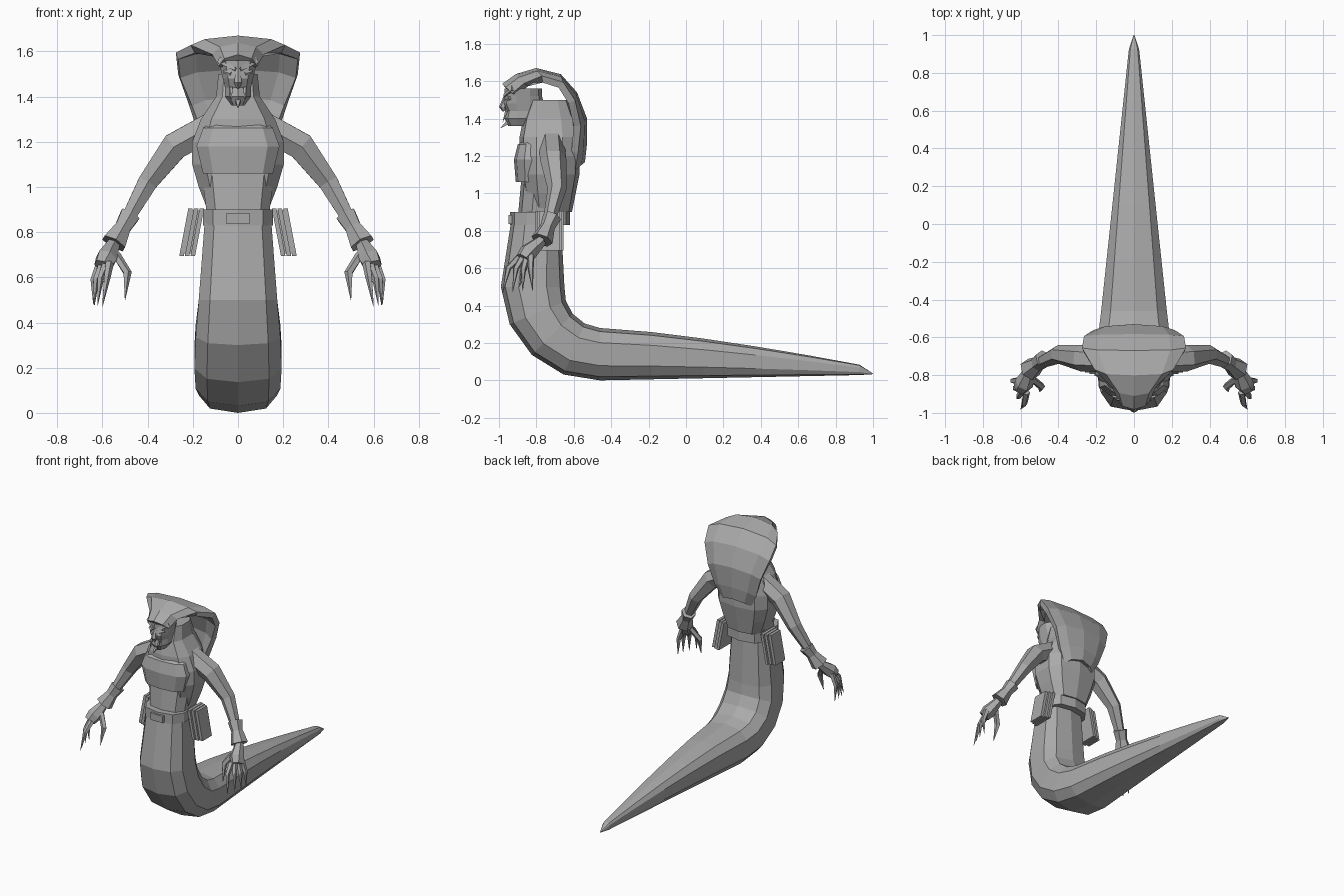
import bpy
import bmesh
from math import cos, sin, pi
from mathutils import Vector

default_cube = bpy.data.objects.get("Cube")
if default_cube:
    bpy.data.objects.remove(default_cube)

stone_grey = bpy.data.materials.new("stone grey")
stone_grey.use_nodes = True
stone_grey.diffuse_color = (.4, .4, .4, 1)
shader = stone_grey.node_tree.nodes["Principled BSDF"]
shader.inputs["Base Color"].default_value = stone_grey.diffuse_color


def finish(name, bm):
    """Turn a bmesh into a flat shaded object."""
    bmesh.ops.recalc_face_normals(bm, faces=bm.faces)
    mesh = bpy.data.meshes.new(name)
    bm.to_mesh(mesh)
    bm.free()
    mesh.materials.append(stone_grey)
    part = bpy.data.objects.new(name, mesh)
    bpy.context.collection.objects.link(part)
    return part


def loft(name, rings, closed=True):
    """Skin a list of rings; closed rings also get end caps."""
    bm = bmesh.new()
    rows = [[bm.verts.new(point) for point in ring] for ring in rings]
    count = len(rows[0])
    for low, high in zip(rows, rows[1:]):
        for i in range(count if closed else count - 1):
            following = (i + 1) % count
            bm.faces.new((low[i], low[following], high[following], high[i]))
    if closed:
        bm.faces.new(rows[0])
        bm.faces.new(rows[-1])
    return finish(name, bm)


def trunk(name, stations, boxy=.3, sides=10):
    """Loft rings from centre y, z, lean angle, half width and half depth."""
    def square_off(value):
        return value / max(abs(value), .01) ** boxy

    angles = [2 * pi * i / sides for i in range(sides)]
    outline = [(square_off(sin(angle)), square_off(cos(angle))) for angle in angles]
    rings = []
    for y, z, lean, width, depth in stations:
        rings.append([(width * across,
                       y - depth * forward * cos(lean),
                       z - depth * forward * sin(lean)) for across, forward in outline])
    return loft(name, rings)


def limb(name, path, radii, side=1, sides=6):
    """Loft a tapered tube along a path, mirrored by side."""
    points = [Vector(point) for point in path]
    last = len(points) - 1
    rings = []
    for i, (point, radius) in enumerate(zip(points, radii)):
        along = points[min(i + 1, last)] - points[max(i - 1, 0)]
        across = along.cross(Vector((0, 1, 0))).normalized()
        deep = along.cross(across).normalized()
        ring = []
        for k in range(sides):
            angle = 2 * pi * (k + .5) / sides
            corner = point + radius * (across * cos(angle) + deep * sin(angle))
            ring.append((corner.x * side, corner.y, corner.z))
        rings.append(ring)
    return loft(name, rings)


def block(name, centre, size, side=1, slant=0):
    """Box whose foot swings outward by the slant."""
    bm = bmesh.new()
    bmesh.ops.create_cube(bm, size=1)
    for vert in bm.verts:
        x, y, z = [c + v * s for c, v, s in zip(centre, vert.co, size)]
        vert.co = (side * (x - slant * vert.co.z), y, z)
    return finish(name, bm)


# Serpent tail: upright neck of the tail, quarter bend, then a taper resting on the ground
tail = [(-.8, .88, 0, .15, .13)]
bend_steps, taper_steps = 4, 5
for i in range(bend_steps + 1):
    t = i / bend_steps
    lean = t * pi / 2
    tail.append((-.46 - .36 * cos(lean), .5 - .36 * sin(lean), lean,
                 .18 + .02 * sin(pi * t), .17 - .03 * t))
for i in range(1, taper_steps + 1):
    t = .95 * i / taper_steps
    depth = .14 - .12 * t ** 1.3
    tail.append((1.46 * t - .46, depth + .03 * t, pi / 2, .18 - .16 * t, depth))
tail.append((1, .035, pi / 2, .002, .002))
trunk("serpent_tail", tail)

# Torso rising in even steps into a thick neck
torso_widths = (.14, .18, .21, .21, .17, .1, .09)
torso_depths = (.12, .14, .16, .16, .16, .14, .1)
trunk("torso", [(-.73, .9 + i / 10, 0, width, depth)
                for i, (width, depth) in enumerate(zip(torso_widths, torso_depths))])
trunk("waist", [(-.77, .86, 0, .14, .13), (-.75, 1.08, 0, .17, .13)])

# Chest plate with an overhanging lower edge
trunk("chest_plate", [(-.82, 1.06, 0, .16, .09),
                      (-.82, 1.18, 0, .19, .1),
                      (-.82, 1.26, 0, .16, .08),
                      (-.82, 1.29, 0, .12, .04)])

# Belt with a buckle
trunk("belt", [(-.78, height, 0, .16, .16) for height in (.83, .9)])
block("belt_buckle", (0, -.94, .86), (.1, .02, .05))

# Cobra hood: ridge y, z and half width, with the rim curling in around the face
hood_profile = [(-.97, 1.57, .07), (-.9, 1.62, .1), (-.8, 1.65, .2), (-.68, 1.62, .27),
                (-.6, 1.53, .26), (-.55, 1.4, .21), (-.55, 1.26, .16), (-.56, 1.17, .11)]
hood_rows = []
for i, (y, z, width) in enumerate(hood_profile):
    curl = .05 * cos(pi * i / (len(hood_profile) - 1))
    hood_rows.append([(width * across, y + curl * abs(across) ** 3, z - .04 * abs(across) ** 3)
                      for across in (-1, -.7, 0, .7, 1)])
hood = loft("cobra_hood", hood_rows, closed=False)
shell = hood.modifiers.new("shell", "SOLIDIFY")
shell.thickness = .04
shell.offset = 0

# Head from chin to brow, with a groove for the mouth
head_widths = (.03, .06, .06, .07, .08, .09)
head_depths = (.08, .1, .09, .11, .1, .1)
trunk("head", [(-.87, 1.36 + i * .04, 0, width, depth)
               for i, (width, depth) in enumerate(zip(head_widths, head_depths))], boxy=.1)
limb("nose", [(0, -.96, 1.53), (0, -.98, 1.46), (0, -.97, 1.44)], (.01, .02, .01))
limb("chin_spike", [(0, -.94, 1.39), (0, -.99, 1.35)], (.02, .002), sides=4)

for side, label in ((1, "left_"), (-1, "right_")):
    # Brow ridge, eye and fang
    limb(label + "brow_ridge", [(.01, -.97, 1.52), (.08, -.92, 1.56)], (.01, .02), side, sides=4)
    limb(label + "eye", [(.03, -.96, 1.5), (.06, -.94, 1.51)], (.01, .01), side)
    limb(label + "fang", [(.03, -.96, 1.44), (.03, -.98, 1.38)], (.01, .001), side, sides=4)

    # Arm from inside the shoulder to the wrist, with a flared cuff
    wrist = Vector((.51, -.74, .82))
    reach = Vector((.04, -.03, -.07))
    limb(label + "arm", [(.08, -.72, 1.29), (.28, -.71, 1.18), (.4, -.69, 1.02), wrist],
         (.07, .07, .05, .03), side)
    limb(label + "cuff", [wrist - reach * .8, wrist, wrist + reach], (.05, .04, .06), side)

    # Palm and thumb
    knuckles = wrist + Vector((.09, -.13, -.17))
    limb(label + "palm", [wrist + reach, wrist.lerp(knuckles, .8), knuckles],
         (.03, .05, .04), side)
    limb(label + "thumb", [(.54, -.82, .7), (.49, -.86, .62), (.5, -.89, .5)],
         (.02, .02, .001), side, sides=5)

    # Four clawed fingers fanned from front to back
    for i, finger in enumerate(("index", "middle", "ring", "little")):
        fan = i / 3
        bulge = Vector((.01 * sin(pi * fan), 0, 0))
        base = Vector((.57, -.89, .66)).lerp((.61, -.83, .67), fan)
        joint = Vector((.58, -.95, .6)).lerp((.64, -.83, .59), fan) + bulge
        tip = Vector((.6, -.98, .47)).lerp((.64, -.82, .48), fan) + bulge
        limb(label + finger + "_finger", [base, joint, tip], (.02, .016, .001), side, sides=5)

    # Layered pouch hanging from the belt
    for i, layer in enumerate(("inner", "middle", "outer")):
        block(label + layer + "_pouch_layer", (.18 + i * .025, -.73, .8),
              (.02, .15 - i * .02, .21), side, slant=.04)
    block(label + "pouch_core", (.2, -.73, .8), (.05, .1, .19), side, slant=.04)
